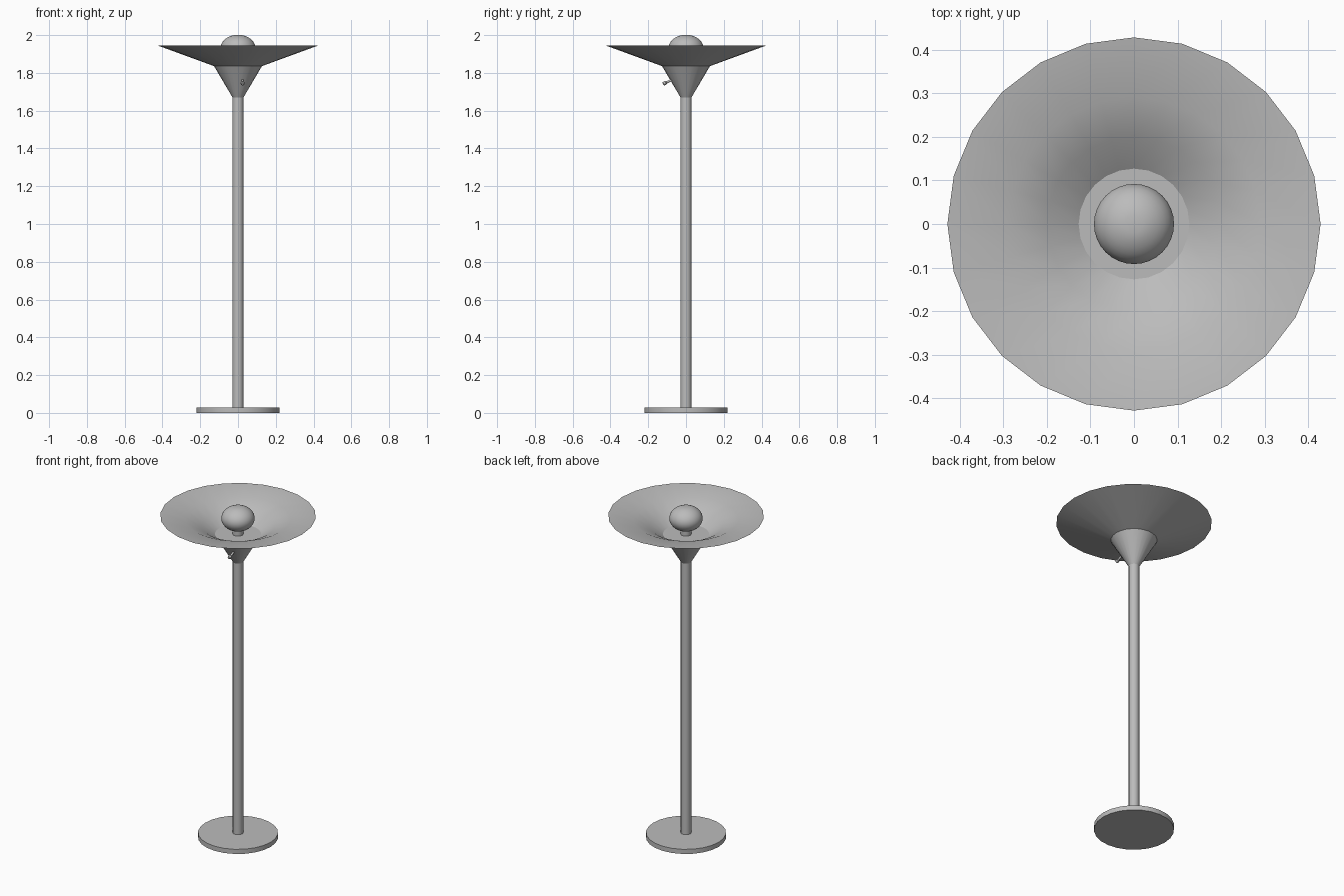
import bpy, bmesh, math
from mathutils import Vector

cube = bpy.data.objects.get("Cube")
if cube:
    bpy.data.objects.remove(cube, do_unlink=True)

grey = bpy.data.materials.new("plain_grey")
grey.use_nodes = True
colour = (0.5, 0.5, 0.5, 1)
grey.diffuse_color = colour
grey.node_tree.nodes["Principled BSDF"].inputs["Base Color"].default_value = colour


def lathe(name, profile, sides=24, smooth=35):
    """Spin (radius, height) points around z; radius 0 closes to a point."""
    bm = bmesh.new()
    rings = []
    for r, z in profile:
        if r == 0:
            rings.append([bm.verts.new((0, 0, z))] * sides)
        else:
            angles = [math.tau * i / sides for i in range(sides)]
            rings.append([bm.verts.new((r * math.cos(a), r * math.sin(a), z)) for a in angles])
    for low, high in zip(rings, rings[1:]):
        for i in range(sides):
            j = (i + 1) % sides
            corners = dict.fromkeys((low[i], low[j], high[j], high[i]))
            bm.faces.new(list(corners))
    mesh = bpy.data.meshes.new(name)
    bm.to_mesh(mesh)
    bm.free()
    mesh.materials.append(grey)
    obj = bpy.data.objects.new(name, mesh)
    bpy.context.collection.objects.link(obj)
    bpy.ops.object.select_all(action="DESELECT")
    obj.select_set(True)
    bpy.context.view_layer.objects.active = obj
    bpy.ops.object.shade_smooth_by_angle(angle=math.radians(smooth))
    return obj


# Base disc and pole
lathe("base", [(0, 0), (0.22, 0), (0.22, 0.028), (0, 0.028)])
lathe("pole", [(0.029, 0.028), (0.029, 1.68)])

# Funnel under the shade, closed by the floor of the bowl
lathe("funnel", [(0.029, 1.67), (0.127, 1.836), (0, 1.836)])

# Shade: straight outside, dished inside, sharp rim
lathe("shade", [(0.127, 1.836), (0.428, 1.946)])
lathe("shade_inside", [(0.428, 1.946), (0.29, 1.928), (0.2, 1.886), (0.127, 1.837)])

# Bulb: flattened globe on a neck with a small flat top
globe = []
for i in range(13):
    t = math.radians(-70 + i * 147 / 12)
    globe.append((0.092 * math.cos(t), 1.932 + 0.07 * math.sin(t)))
lathe("bulb", [(0.029, 1.836), (0.029, 1.868)] + globe + [(0, 2.0)], 32)

# Switch: thin stem with a rounded knob, sticking out of the funnel front
root, tip = Vector((0.024, -0.06, 1.77)), Vector((0.024, -0.122, 1.741))
length = (tip - root).length
stem = lathe("switch", [(0, 0), (0.006, 0), (0.006, length - 0.02), (0.01, length - 0.016),
                        (0.01, length - 0.004), (0.006, length), (0, length)], 12)
stem.location = root
stem.rotation_euler = (tip - root).to_track_quat("Z", "Y").to_euler()
